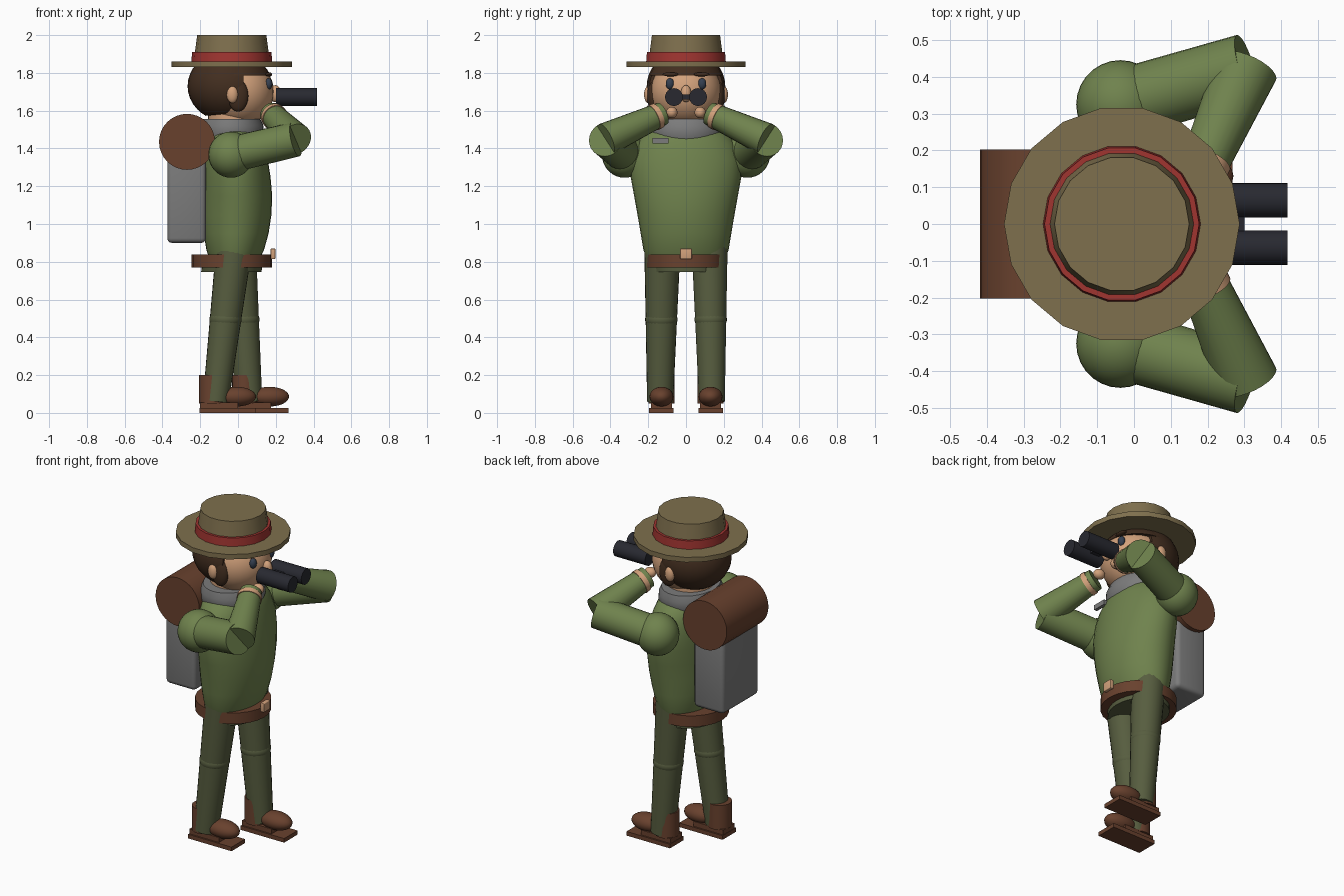
import bpy, bmesh, math
from mathutils import Vector, Matrix

cube = bpy.data.objects.get("Cube")
if cube:
    bpy.data.objects.remove(cube, do_unlink=True)


def material(name, r, g, b):
    m = bpy.data.materials.new(name)
    m.use_nodes = True
    m.diffuse_color = (r, g, b, 1)
    m.node_tree.nodes["Principled BSDF"].inputs["Base Color"].default_value = (r, g, b, 1)
    return m


GREEN = material("shirt green", .16, .225, .075)
OLIVE = material("trouser olive", .095, .11, .05)
STRAW = material("hat khaki", .21, .16, .075)
RED = material("band red", .35, .035, .03)
LEATHER = material("leather brown", .14, .053, .027)
HAIR = material("hair brown", .055, .027, .014)
SKIN = material("skin tan", .65, .36, .2)
GREY = material("pack grey", .2, .2, .2)
DARK = material("lens black", .021, .022, .03)
EYE = material("eye blue", .035, .05, .08)


def finish(name, bm, mat):
    bmesh.ops.recalc_face_normals(bm, faces=bm.faces)
    mesh = bpy.data.meshes.new(name)
    bm.to_mesh(mesh)
    bm.free()
    mesh.materials.append(mat)
    ob = bpy.data.objects.new(name, mesh)
    bpy.context.collection.objects.link(ob)
    bpy.ops.object.select_all(action='DESELECT')
    ob.select_set(True)
    bpy.context.view_layer.objects.active = ob
    bpy.ops.object.shade_smooth_by_angle(angle=math.radians(35))
    return ob


def ball(name, center, radii, mat, cuts=()):
    """Ellipsoid, optionally clipped by (point, normal) planes that remove the normal side."""
    bm = bmesh.new()
    bmesh.ops.create_uvsphere(bm, u_segments=28, v_segments=18, radius=1)
    bm.transform(Matrix.Translation(center) @ Matrix.Diagonal((*radii, 1)))
    for point, normal in cuts:
        cut = bmesh.ops.bisect_plane(bm, geom=bm.verts[:] + bm.edges[:] + bm.faces[:],
                                     plane_co=point, plane_no=normal, clear_outer=True)
        edges = [e for e in cut["geom_cut"] if isinstance(e, bmesh.types.BMEdge)]
        bmesh.ops.contextual_create(bm, geom=edges)
    return finish(name, bm, mat)


def tube(name, a, b, r1, r2, mat, sides=24):
    a, b = Vector(a), Vector(b)
    bm = bmesh.new()
    bmesh.ops.create_cone(bm, cap_ends=True, segments=sides, radius1=r1, radius2=r2,
                          depth=(b - a).length)
    turn = Vector((0, 0, 1)).rotation_difference(b - a).to_matrix().to_4x4()
    bm.transform(Matrix.Translation((a + b) / 2) @ turn)
    return finish(name, bm, mat)


def box(name, center, size, mat, bevel=0):
    bm = bmesh.new()
    bmesh.ops.create_cube(bm, size=1)
    bm.transform(Matrix.Translation(center) @ Matrix.Diagonal((*size, 1)))
    if bevel:
        bmesh.ops.bevel(bm, geom=bm.edges[:], offset=bevel, segments=3, profile=.5, affect='EDGES')
    return finish(name, bm, mat)


def loft(name, sections, mat, sides=32):
    """Stack of ellipses given as (z, centre x, radius x, radius y)."""
    bm = bmesh.new()
    rings = [[bm.verts.new((cx + rx * math.cos(t), ry * math.sin(t), z))
              for t in (i * math.tau / sides for i in range(sides))]
             for z, cx, rx, ry in sections]
    for low, high in zip(rings, rings[1:]):
        for i in range(sides):
            j = (i + 1) % sides
            bm.faces.new((low[i], low[j], high[j], high[i]))
    bm.faces.new(rings[0])
    bm.faces.new(rings[-1])
    return finish(name, bm, mat)


def disc(name, z1, z2, r1, r2, mat, sides=18, x=-.033):
    return loft(name, [(z1, x, r1, r1), (z2, x, r2, r2)], mat, sides)


# Hat
disc("hat_brim", 1.83, 1.86, .32, .32, STRAW)
disc("hat_crown", 1.85, 2, .203, .183, STRAW)
disc("hat_band", 1.86, 1.91, .214, .21, RED)

# Head and hair
ball("head", (0, 0, 1.7), (.19, .188, .185), SKIN)
tube("neck", (-.03, 0, 1.42), (-.03, 0, 1.6), .13, .13, SKIN)
ball("hair_back", (-.05, 0, 1.73), (.217, .208, .19), HAIR,
     [((.03, 0, 1.7), (1, 0, 0)), ((-.1, 0, 1.58), (.1, 0, -1)), ((0, 0, 1.84), (0, 0, 1))])
ball("hair_fringe", (-.02, 0, 1.74), (.2, .205, .16), HAIR,
     [((0, 0, 1.785), (0, 0, -1)), ((0, 0, 1.84), (0, 0, 1))])
ball("nose", (.198, 0, 1.69), (.03, .028, .045), SKIN)
for side, label in ((1, "left"), (-1, "right")):
    ball(label + "_ear", (-.03, side * .2, 1.685), (.03, .022, .045), SKIN)
    ball(label + "_sideburn", (0, side * .175, 1.68), (.055, .03, .085), HAIR)
    ball(label + "_eye", (.162, side * .085, 1.742), (.02, .022, .03), EYE)
    ball(label + "_eyebrow", (.163, side * .083, 1.792), (.018, .042, .011), HAIR)
    tube(label + "_binocular_barrel", (.2, side * .064, 1.672), (.417, side * .064, 1.672),
         .047, .047, DARK)
box("binocular_bridge", (.27, 0, 1.672), (.06, .08, .025), DARK)

# Shirt and collar
loft("shirt", [(.79, -.02, .12, .195), (.86, -.015, .152, .225), (.95, -.01, .172, .24),
               (1.05, -.005, .182, .257), (1.15, -.003, .184, .275), (1.25, -.008, .18, .293),
               (1.34, -.012, .17, .293), (1.42, -.018, .158, .265), (1.47, -.022, .145, .23),
               (1.5, -.025, .13, .18)], GREEN)
loft("collar", [(1.44, -.035, .16, .18), (1.47, -.035, .172, .2), (1.52, -.035, .17, .2),
                (1.557, -.035, .152, .19)], GREY)
box("chest_badge", (.13, -.135, 1.44), (.02, .085, .03), GREY)

# Belt and hips
disc("belt", .77, .838, .212, .212, LEATHER, 24)
box("belt_buckle", (.185, 0, .842), (.025, .062, .055), SKIN, .004)
loft("hips", [(.745, -.035, .16, .185), (.83, -.03, .16, .2)], OLIVE)

# Backpack and bedroll
box("backpack", (-.272, 0, 1.17), (.205, .35, .54), GREY, .025)
tube("bedroll", (-.27, -.202, 1.435), (-.27, .202, 1.435), .148, .148, LEATHER, 32)

# Arms raised to hold the binoculars
for side, label in ((1, "left"), (-1, "right")):
    shoulder = Vector((-.037, side * .325, 1.367))
    elbow = Vector((.305, side * .425, 1.448))
    wrist = Vector((.175, side * .125, 1.585))
    ball(label + "_shoulder", shoulder, (.12, .12, .122), GREEN)
    tube(label + "_upper_arm", shoulder, elbow, .095, .092, GREEN)
    tube(label + "_forearm", elbow, wrist, .088, .062, GREEN)
    tube(label + "_cuff", elbow.lerp(wrist, .84), elbow.lerp(wrist, .92), .071, .069, SKIN)
    ball(label + "_hand", (.19, side * .075, 1.59), (.035, .03, .03), SKIN)

# Legs in mid stride, with boots
for side, label, hip_x, ankle_x, foot in ((1, "left", .0, .06, .175), (-1, "right", -.02, -.118, 0)):
    y = side * .13
    hip, ankle = Vector((hip_x, side * .125, .88)), Vector((ankle_x, side * .137, .06))
    knee = hip.lerp(ankle, .47)
    tube(label + "_thigh", hip, knee, .096, .083, OLIVE)
    tube(label + "_shin", knee, ankle, .083, .069, OLIVE)
    ball(label + "_knee", knee, (.086, .086, .06), OLIVE)
    tube(label + "_boot_shaft", (foot - .137, y, .05), (foot - .137, y, .2), .069, .069, LEATHER)
    ball(label + "_boot_toe", (foot - .008, y, .086), (.103, .063, .052), LEATHER)
    box(label + "_boot_sole", (foot - .055, y, .0125), (.295, .13, .025), LEATHER)
    box(label + "_boot_insole", (foot - .1, y, .04), (.2, .11, .03), LEATHER)
